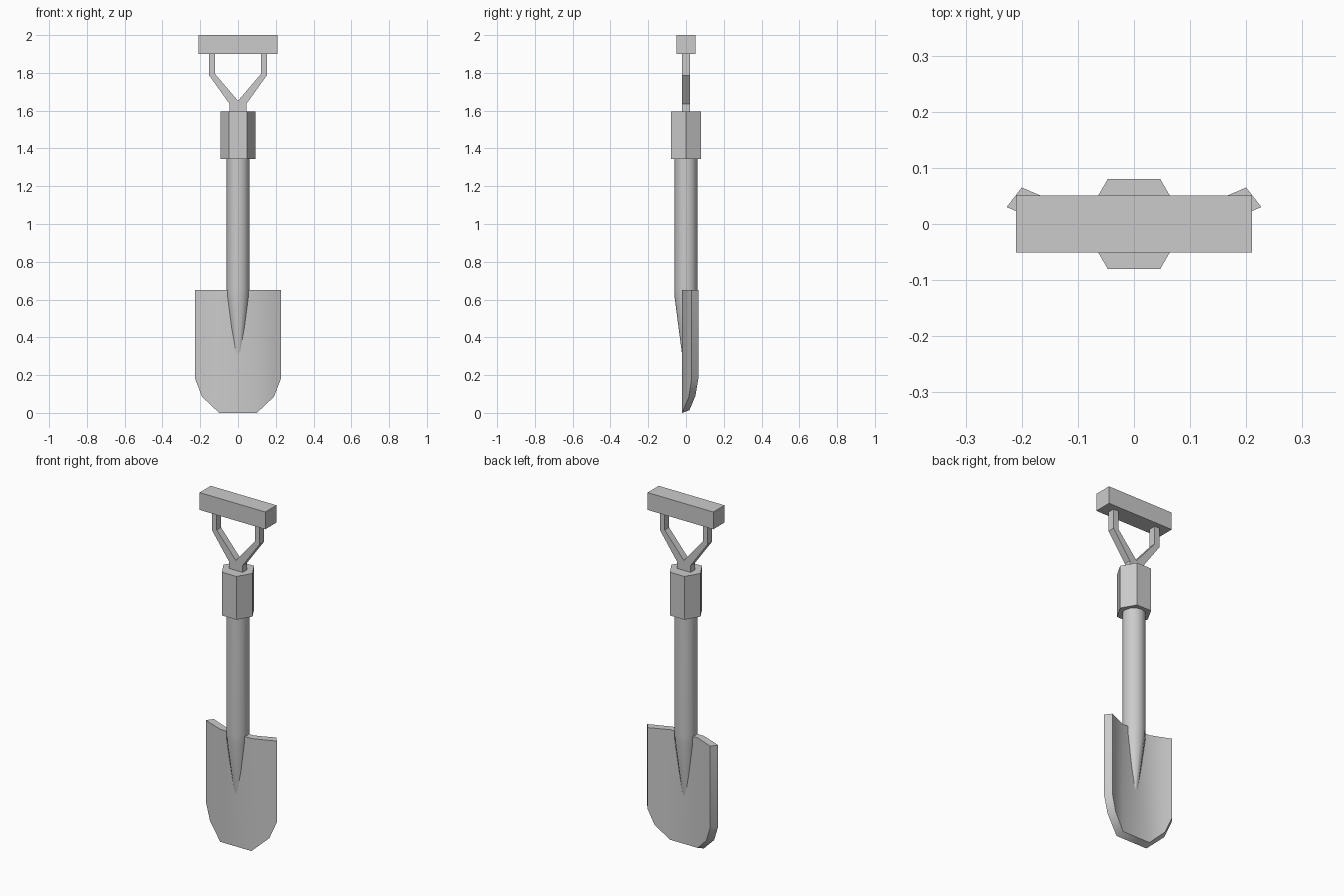
import bpy, bmesh, math

if "Cube" in bpy.data.objects:
    bpy.data.objects.remove(bpy.data.objects["Cube"])


def make_object(name, bm, smooth=False):
    bmesh.ops.recalc_face_normals(bm, faces=bm.faces)
    mesh = bpy.data.meshes.new(name)
    bm.to_mesh(mesh)
    bm.free()
    obj = bpy.data.objects.new(name, mesh)
    bpy.context.collection.objects.link(obj)
    if smooth:
        bpy.ops.object.select_all(action='DESELECT')
        obj.select_set(True)
        bpy.context.view_layer.objects.active = obj
        bpy.ops.object.shade_smooth_by_angle(angle=math.radians(35))
    return obj


def lathe(name, profile, sides, smooth):
    """Stack rings of (radius, z), closed at both ends."""
    bm = bmesh.new()
    rings = [[bm.verts.new((r * math.cos(2 * math.pi * i / sides),
                            r * math.sin(2 * math.pi * i / sides), z))
              for i in range(sides)] for r, z in profile]
    for a, b in zip(rings, rings[1:]):
        for i in range(sides):
            j = (i + 1) % sides
            bm.faces.new((a[i], a[j], b[j], b[i]))
    bm.faces.new(rings[0])
    bm.faces.new(rings[-1])
    return make_object(name, bm, smooth)


def mirrored(half):
    """Complete a right-half outline with its mirror image across x = 0."""
    return half + [(-p[0], *p[1:]) for p in reversed(half) if p[0] > 0]


# Shaft with a tapered tip that sinks into the blade
lathe("shaft", [(0.017, 0.28), (0.06, 0.61), (0.061, 0.66), (0.061, 1.36)], 12, True)

# Hexagonal collar
lathe("collar", [(0.093, 1.345), (0.093, 1.595)], 6, False)

# Forked yoke, extruded along y
fork = mirrored([(0.044, 1.585), (0.044, 1.635), (0.153, 1.787),
                 (0.153, 1.91), (0.122, 1.91), (0.122, 1.795), (0.0, 1.652)])
bm = bmesh.new()
face = bm.faces.new([bm.verts.new((x, -0.02, z)) for x, z in fork])
ext = bmesh.ops.extrude_face_region(bm, geom=[face])
bmesh.ops.translate(bm, vec=(0, 0.04, 0),
                    verts=[v for v in ext["geom"] if isinstance(v, bmesh.types.BMVert)])
make_object("yoke", bm)

# Grip bar
bm = bmesh.new()
bmesh.ops.create_cube(bm, size=1)
bmesh.ops.scale(bm, vec=(0.42, 0.102, 0.1), verts=bm.verts)
bmesh.ops.translate(bm, vec=(0, 0, 1.95), verts=bm.verts)
make_object("grip", bm)

# Blade: columns of (x, y, lower z), flat centre with raised wings
front = [(0.1, -0.02, 0.0), (0.19, 0.015, 0.085), (0.227, 0.03, 0.18)]
back = [(0.088, 0.018, 0.014), (0.165, 0.05, 0.09), (0.2, 0.065, 0.18)]
TOP = 0.65
bm = bmesh.new()
grids = []
for cols in (front, back):
    cols = [(-x, y, z) for x, y, z in reversed(cols)] + cols
    grids.append([(bm.verts.new((x, y, z)), bm.verts.new((x, y, TOP)))
                  for x, y, z in cols])
f, b = grids
for i in range(len(f) - 1):
    for g in (f, b):
        bm.faces.new((g[i][0], g[i + 1][0], g[i + 1][1], g[i][1]))
    for k in (0, 1):
        bm.faces.new((f[i][k], f[i + 1][k], b[i + 1][k], b[i][k]))
for i in (0, -1):
    bm.faces.new((f[i][0], f[i][1], b[i][1], b[i][0]))
make_object("blade", bm, True)
